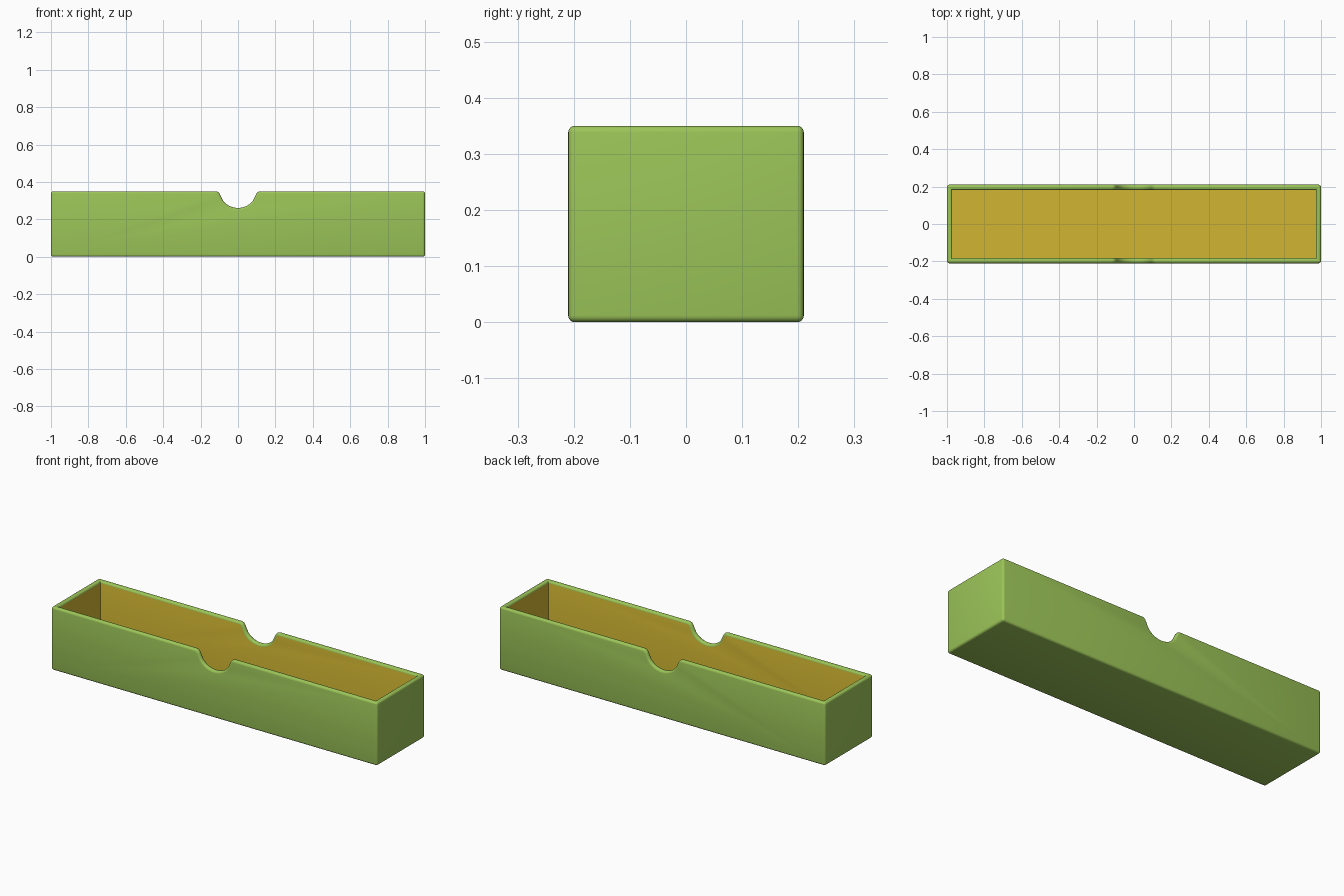
import bpy, bmesh

cube = bpy.data.objects.get("Cube")
if cube:
    bpy.data.objects.remove(cube, do_unlink=True)


def material(name, rgb):
    mat = bpy.data.materials.new(name)
    mat.use_nodes = True
    mat.diffuse_color = (*rgb, 1)
    mat.node_tree.nodes["Principled BSDF"].inputs["Base Color"].default_value = (*rgb, 1)
    return mat


LENGTH, DEPTH, HEIGHT = 1.0, 0.21, 0.35   # half length, half depth, full height
WALL, ROUND = 0.028, 0.012
GREEN, GOLD = 0, 1

# Right half of the finger notch: a scoop that flares out into the rim
half = [(0.016, 0.262), (0.033, 0.266), (0.050, 0.273), (0.065, 0.283),
        (0.077, 0.296), (0.086, 0.311), (0.092, 0.325), (0.098, 0.337),
        (0.106, 0.346), (0.117, HEIGHT)]
notch = [(-x, z) for x, z in reversed(half)] + [(0, 0.261)] + half

bm = bmesh.new()


def shell(inset, floor):
    """Front and back top lines plus the four floor corners of one box skin."""
    x, y = LENGTH - inset, DEPTH - inset
    line = [(-x, HEIGHT)] + notch + [(x, HEIGHT)]
    tops = [[bm.verts.new((px, s * y, pz)) for px, pz in line] for s in (-1, 1)]
    feet = [[bm.verts.new((e * x, s * y, floor)) for e in (-1, 1)] for s in (-1, 1)]
    return tops, feet


def skin(tops, feet, colour):
    """Walls and floor of one skin."""
    (front, back), (ff, bf) = tops, feet
    loops = [front + ff[::-1], back + bf[::-1], ff + bf[::-1],
             [front[0], back[0], bf[0], ff[0]],
             [front[-1], back[-1], bf[1], ff[1]]]
    for loop in loops:
        bm.faces.new(loop).material_index = colour


outer, inner = shell(0, 0), shell(WALL, WALL)
skin(*outer, GREEN)
skin(*inner, GOLD)

# Rim joining the two skins
for out, inn in zip(outer[0], inner[0]):
    for i in range(len(out) - 1):
        bm.faces.new((out[i], out[i + 1], inn[i + 1], inn[i]))
for end in (0, -1):
    bm.faces.new((outer[0][0][end], outer[0][1][end], inner[0][1][end], inner[0][0][end]))
bmesh.ops.recalc_face_normals(bm, faces=bm.faces[:])

# Round the outside edges and both sides of the rim, keeping the cavity corners crisp
cavity_feet = {v for row in inner[1] for v in row}
soft = [e for e in bm.edges
        if not cavity_feet & set(e.verts) and e.calc_face_angle(0) > 0.8]
bmesh.ops.bevel(bm, geom=soft, offset=ROUND, offset_type='OFFSET', segments=4,
                profile=0.5, affect='EDGES', material=GREEN, clamp_overlap=False)

mesh = bpy.data.meshes.new("tray")
bm.to_mesh(mesh)
bm.free()
mesh.materials.append(material("leaf green", (0.332, 0.558, 0.098)))
mesh.materials.append(material("mustard gold", (0.638, 0.468, 0.032)))

tray = bpy.data.objects.new("tray", mesh)
bpy.context.collection.objects.link(tray)
bpy.context.view_layer.objects.active = tray
tray.select_set(True)
bpy.ops.object.shade_smooth_by_angle(angle=0.6)
